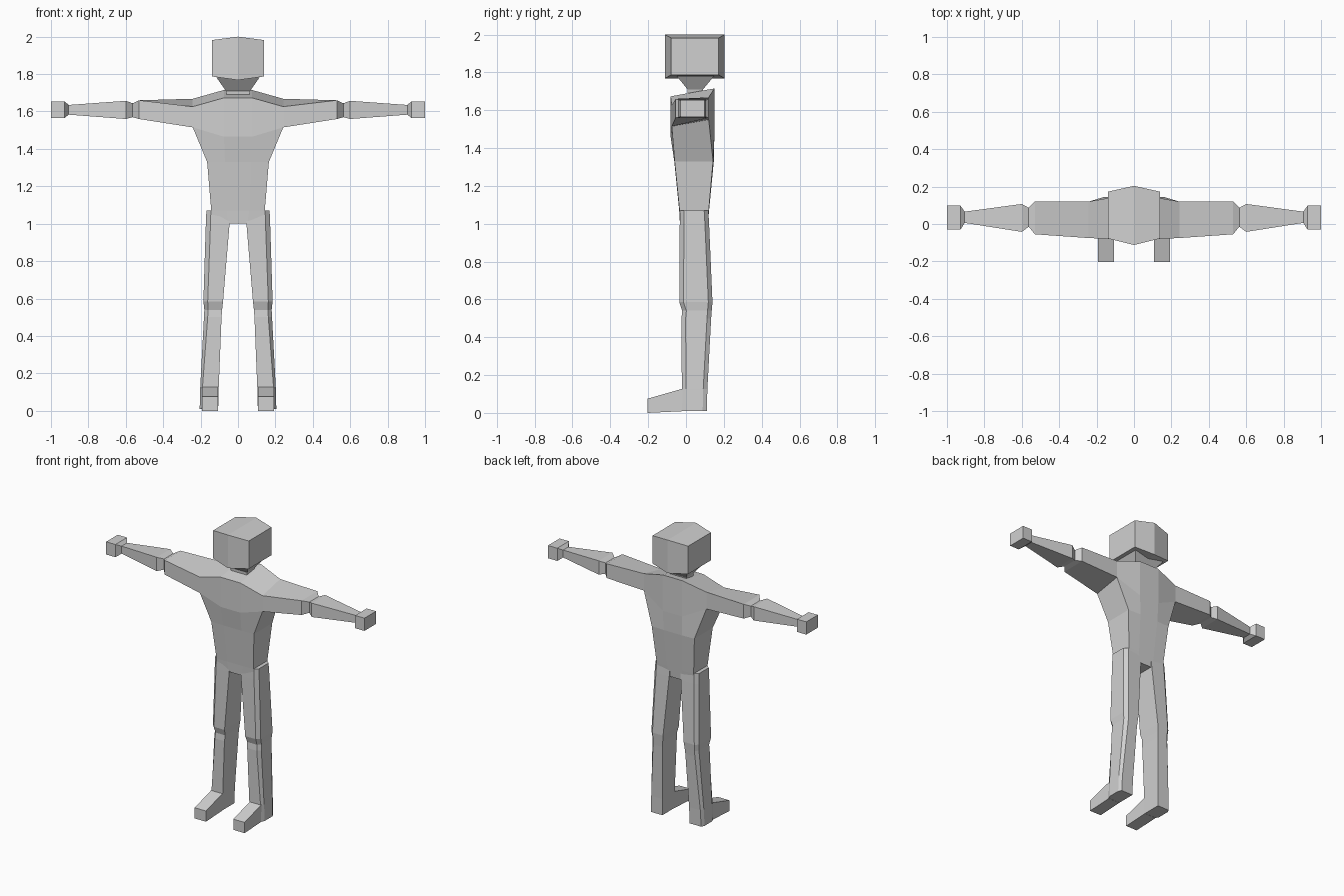
import bpy, bmesh

if "Cube" in bpy.data.objects:
    bpy.data.objects.remove(bpy.data.objects["Cube"])

grey = bpy.data.materials.new("light_grey")
grey.diffuse_color = (0.63, 0.63, 0.63, 1)
grey.use_nodes = True
grey.node_tree.nodes["Principled BSDF"].inputs["Base Color"].default_value = grey.diffuse_color


def loft(name, rings, caps=(True, True), mirror=False, skip=None):
    """Skin a list of equal-length point rings; skip(face centre) drops hidden faces."""
    bm = bmesh.new()
    loops = [[bm.verts.new(p) for p in ring] for ring in rings]
    n = len(loops[0])
    for a, b in zip(loops, loops[1:]):
        for i in range(n):
            j = (i + 1) % n
            bm.faces.new((a[i], a[j], b[j], b[i]))
    if caps[0]:
        bm.faces.new(loops[0][::-1])
    if caps[1]:
        bm.faces.new(loops[-1])
    bmesh.ops.recalc_face_normals(bm, faces=bm.faces)
    if skip:
        dead = [f for f in bm.faces if skip(f)]
        bmesh.ops.delete(bm, geom=dead, context='FACES')
    if mirror:
        dup = bmesh.ops.duplicate(bm, geom=bm.verts[:] + bm.edges[:] + bm.faces[:])["geom"]
        for v in dup:
            if isinstance(v, bmesh.types.BMVert):
                v.co.x *= -1
        bmesh.ops.reverse_faces(bm, faces=[f for f in dup if isinstance(f, bmesh.types.BMFace)])
    mesh = bpy.data.meshes.new(name)
    bm.to_mesh(mesh)
    bm.free()
    mesh.materials.append(grey)
    obj = bpy.data.objects.new(name, mesh)
    bpy.context.collection.objects.link(obj)
    return obj


def x_ring(x, yf, yb, zb, zt):
    return [(x, yf, zb), (x, yb, zb), (x, yb, zt), (x, yf, zt)]


def z_ring(z, w, yf, yb):
    return [(-w, yf, z), (w, yf, z), (w, yb, z), (-w, yb, z)]


# Head: box with a swollen middle loop
loft("head", [x_ring(-0.138, -0.078, 0.173, 1.787, 1.982),
              x_ring(0, -0.112, 0.204, 1.768, 2.0),
              x_ring(0.138, -0.078, 0.173, 1.787, 1.982)])

# Neck: narrows downward into the collar
loft("neck", [z_ring(1.68, 0.06, 0.01, 0.085), z_ring(1.71, 0.065, 0.008, 0.09),
              z_ring(1.782, 0.115, -0.05, 0.15)])


# Lower torso: pelvis to chest, eight points per ring
def torso_ring(c, w, yf, yb, zc, zw, yfw, ybw, zbw=None):
    zbw = zw if zbw is None else zbw
    return [(-w, yfw, zw), (-c, yf, zc), (c, yf, zc), (w, yfw, zw),
            (w, ybw, zbw), (c, yb, zc), (-c, yb, zc), (-w, ybw, zbw)]


loft("torso", [torso_ring(0.05, 0.14, -0.032, 0.115, 1.0, 1.0, -0.028, 0.112),
               torso_ring(0.06, 0.143, -0.036, 0.122, 1.07, 1.07, -0.034, 0.12),
               torso_ring(0.07, 0.165, -0.062, 0.147, 1.33, 1.33, -0.06, 0.143),
               torso_ring(0.075, 0.242, -0.082, 0.15, 1.465, 1.515, -0.075, 0.12, 1.55)],
     caps=(True, False))


# Shoulders and upper arms: one run across the body
def shoulder(x, yf, yb, zbf, zbb, ztf, ztb):
    return [(x, yf, zbf), (x, yb, zbb), (x, yb, ztb), (x, yf, ztf)]


half = [shoulder(0.075, -0.082, 0.15, 1.465, 1.465, 1.673, 1.715),
        shoulder(0.242, -0.075, 0.12, 1.515, 1.55, 1.626, 1.668),
        shoulder(0.53, -0.055, 0.12, 1.56, 1.56, 1.66, 1.66),
        shoulder(0.565, -0.012, 0.085, 1.57, 1.57, 1.643, 1.643)]
other = [[(-x, y, z) for x, y, z in ring] for ring in reversed(half)]
loft("shoulders_and_upper_arms", other + half,
     skip=lambda f: f.normal.z < -0.5 and abs(f.calc_center_median().x) < 0.2)

# Forearms and block hands
loft("forearms_and_hands",
     [x_ring(0.56, -0.012, 0.085, 1.57, 1.643), x_ring(0.6, -0.042, 0.107, 1.56, 1.657),
      x_ring(0.905, 0.006, 0.066, 1.583, 1.635), x_ring(0.928, -0.03, 0.098, 1.565, 1.654),
      x_ring(1.0, -0.03, 0.098, 1.565, 1.654)], mirror=True)


# Legs: six-sided, with a faceted outer side
def leg_ring(z, xi, xf, xo, yf, yb, m=0.022):
    return [(xi, yf, z), (xf, yf, z), (xo, yf + m, z), (xo, yb - m, z),
            (xf, yb, z), (xi, yb, z)]


loft("legs", [leg_ring(1.07, 0.04, 0.145, 0.169, -0.032, 0.118),
              leg_ring(1.0, 0.045, 0.147, 0.172, -0.033, 0.122),
              leg_ring(0.585, 0.08, 0.162, 0.185, -0.035, 0.14),
              leg_ring(0.54, 0.085, 0.16, 0.18, -0.02, 0.136),
              leg_ring(0.5, 0.088, 0.162, 0.182, -0.024, 0.133),
              leg_ring(0.125, 0.103, 0.19, 0.202, -0.022, 0.113),
              leg_ring(0.01, 0.106, 0.194, 0.205, -0.02, 0.11)], mirror=True)

# Feet: wedges running forward from the ankles
loft("feet", [[(0.106, y, zb), (0.193, y, zb), (0.193, y, zt), (0.106, y, zt)]
              for y, zb, zt in ((-0.203, 0.0, 0.075), (-0.018, 0.009, 0.128))],
     mirror=True)
